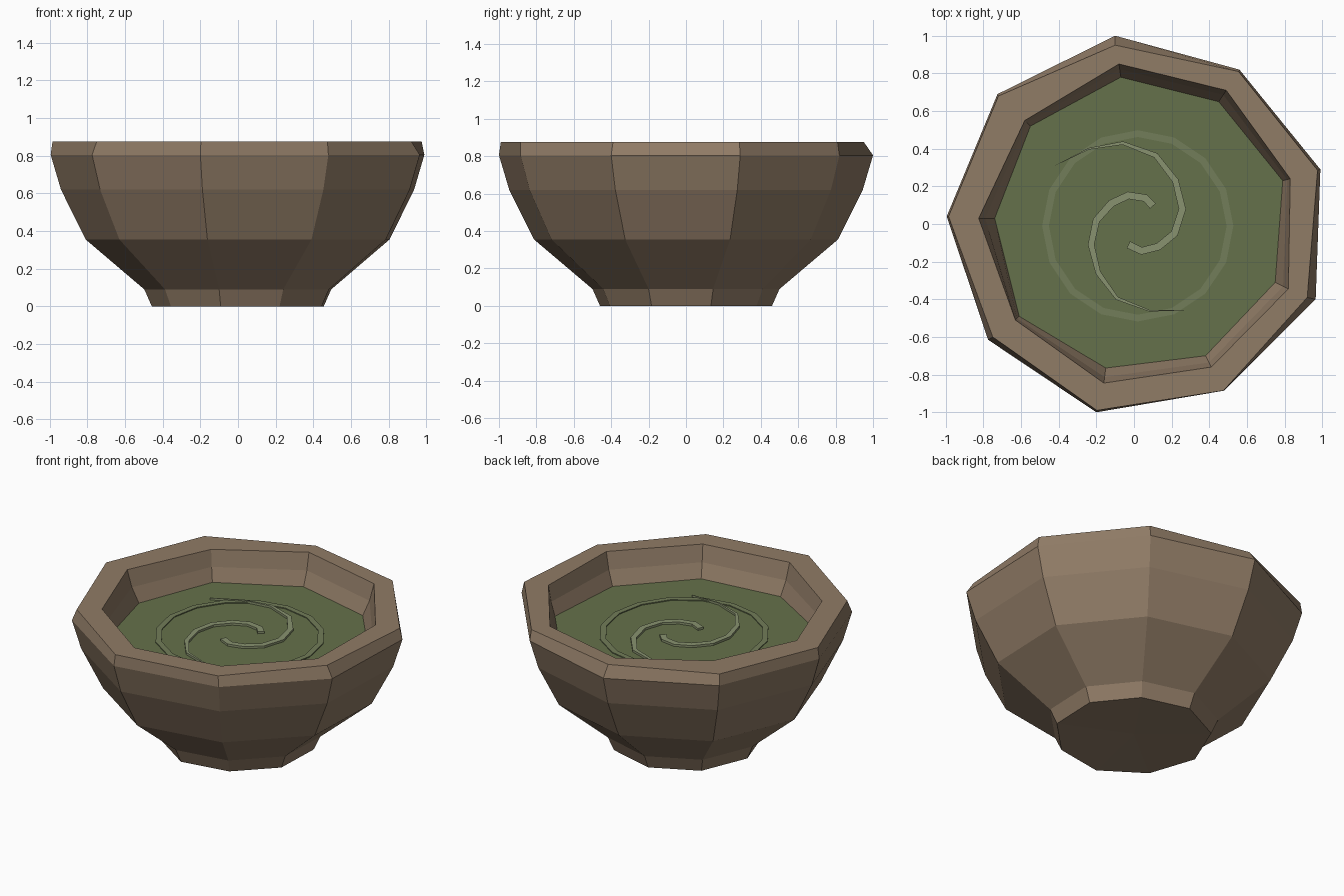
import bpy, math
from mathutils import Vector

if "Cube" in bpy.data.objects:
    bpy.data.objects.remove(bpy.data.objects["Cube"])

# Hand-cut nine-sided outlines (x, y), counted clockwise from the back
WIDEST = [(-.10, 1.0), (.56, .82), (.99, .29), (.965, -.40), (.48, -.885),
          (-.20, -1.0), (-.775, -.615), (-.995, .04), (-.725, .69)]
LIP = [(-.10, .95), (.555, .81), (.975, .285), (.92, -.39), (.475, -.885),
       (-.197, -.99), (-.75, -.60), (-.985, .04), (-.72, .68)]
MOUTH = [(-.08, .85), (.49, .71), (.83, .24), (.82, -.345), (.41, -.76),
         (-.16, -.845), (-.63, -.51), (-.825, .03), (-.58, .55)]
WATERLINE = [(-.07, .78), (.45, .65), (.79, .23), (.75, -.31), (.38, -.70),
             (-.15, -.765), (-.61, -.49), (-.74, .03), (-.55, .52)]
LEVEL = .68


def material(name, color):
    m = bpy.data.materials.new(name)
    m.diffuse_color = (*color, 1)
    m.use_nodes = True
    m.node_tree.nodes["Principled BSDF"].inputs["Base Color"].default_value = m.diffuse_color
    return m


def add_mesh(name, verts, faces, mat):
    me = bpy.data.meshes.new(name)
    me.from_pydata(verts, [], faces)
    me.materials.append(mat)
    ob = bpy.data.objects.new(name, me)
    bpy.context.collection.objects.link(ob)
    return ob


def ring(outline, z, s=1.0):
    return [(x * s, y * s, z) for x, y in outline]


def ribbon(name, path, widths, z, mat, closed=False):
    """Thin raised strip with flat top and sides following a path."""
    n = len(path)
    pts = [Vector(p) for p in path]
    verts, faces = [], []
    for i, p in enumerate(pts):
        a = pts[(i - 1) % n] if closed else pts[max(i - 1, 0)]
        b = pts[(i + 1) % n] if closed else pts[min(i + 1, n - 1)]
        t = (b - a).normalized()
        side = Vector((-t.y, t.x)) * widths[i] / 2
        l, r = p + side, p - side
        verts += [(*l, LEVEL - .005), (*l, z), (*r, z), (*r, LEVEL - .005)]
    for i in range(n if closed else n - 1):
        j = (i + 1) % n
        for k in range(3):
            faces.append((4 * i + k, 4 * i + k + 1, 4 * j + k + 1, 4 * j + k))
    if not closed:
        faces.append((3, 2, 1, 0))
    return add_mesh(name, verts, faces, mat)


clay = material("clay", (.28, .20, .133))
broth = material("broth", (.13, .165, .07))
pale = material("pale_swirl", (.25, .29, .16))
ripple = material("ripple", (.168, .205, .10))

# Bowl: foot, flared wall, lip, inner wall and hidden floor
mid = [(a[0] * .6 + b[0] * .4, a[1] * .6 + b[1] * .4)
       for a, b in zip(MOUTH, WATERLINE)]
rings = [ring(WIDEST, 0, .46), ring(WIDEST, .09, .50), ring(WIDEST, .355, .813),
         ring(WIDEST, .62, .945), ring(WIDEST, .805), ring(LIP, .877),
         ring(MOUTH, .877), ring(mid, .77), ring(WATERLINE, LEVEL),
         ring(WATERLINE, .42, .82), ring(WATERLINE, .18, .45)]
verts = [v for r in rings for v in r]
faces = []
for k in range(len(rings) - 1):
    for i in range(9):
        j = (i + 1) % 9
        faces.append((k * 9 + i, k * 9 + 9 + i, k * 9 + 9 + j, k * 9 + j))
last = (len(rings) - 1) * 9
verts += [(0, 0, .012), (0, 0, .17)]
for i in range(9):
    j = (i + 1) % 9
    faces.append((i, j, len(verts) - 2))
    faces.append((last + j, last + i, len(verts) - 1))
add_mesh("bowl", verts, faces, clay)

# Liquid surface
add_mesh("liquid", ring(WATERLINE, LEVEL), [tuple(range(8, -1, -1))], broth)

# Round ripple
circle = [(.02 + .49 * math.sin(i * math.tau / 16),
           -.01 + .49 * math.cos(i * math.tau / 16)) for i in range(16)]
ribbon("ripple_ring", circle, [.036] * 16, LEVEL + .006, ripple, closed=True)

# Two tapering swirl arms
taper = [.04, .04, .04, .04, .038, .034, .028, .018, .009, .001]
arm_a = [(.10, .095), (.06, .138), (-.03, .152), (-.12, .11), (-.20, .02),
         (-.228, -.11), (-.19, -.26), (-.09, -.395), (.08, -.46), (.28, -.46)]
arm_b = [(-.03, -.11), (.04, -.143), (.13, -.12), (.215, -.05), (.257, .08),
         (.22, .23), (.115, .365), (-.06, .43), (-.24, .40), (-.42, .31)]
for name, arm in (("swirl_arm_a", arm_a), ("swirl_arm_b", arm_b)):
    # flip so both strips face upward
    ribbon(name, arm, taper, LEVEL + .014, pale)

# Consistent outward normals
import bmesh
for ob in bpy.context.collection.objects:
    bm = bmesh.new()
    bm.from_mesh(ob.data)
    if ob.name == "bowl":
        bmesh.ops.recalc_face_normals(bm, faces=bm.faces)
    else:
        top = [f for f in bm.faces if abs(f.normal.z) > .9]
        if top and top[0].normal.z < 0:
            bmesh.ops.reverse_faces(bm, faces=bm.faces)
    bm.to_mesh(ob.data)
    bm.free()
